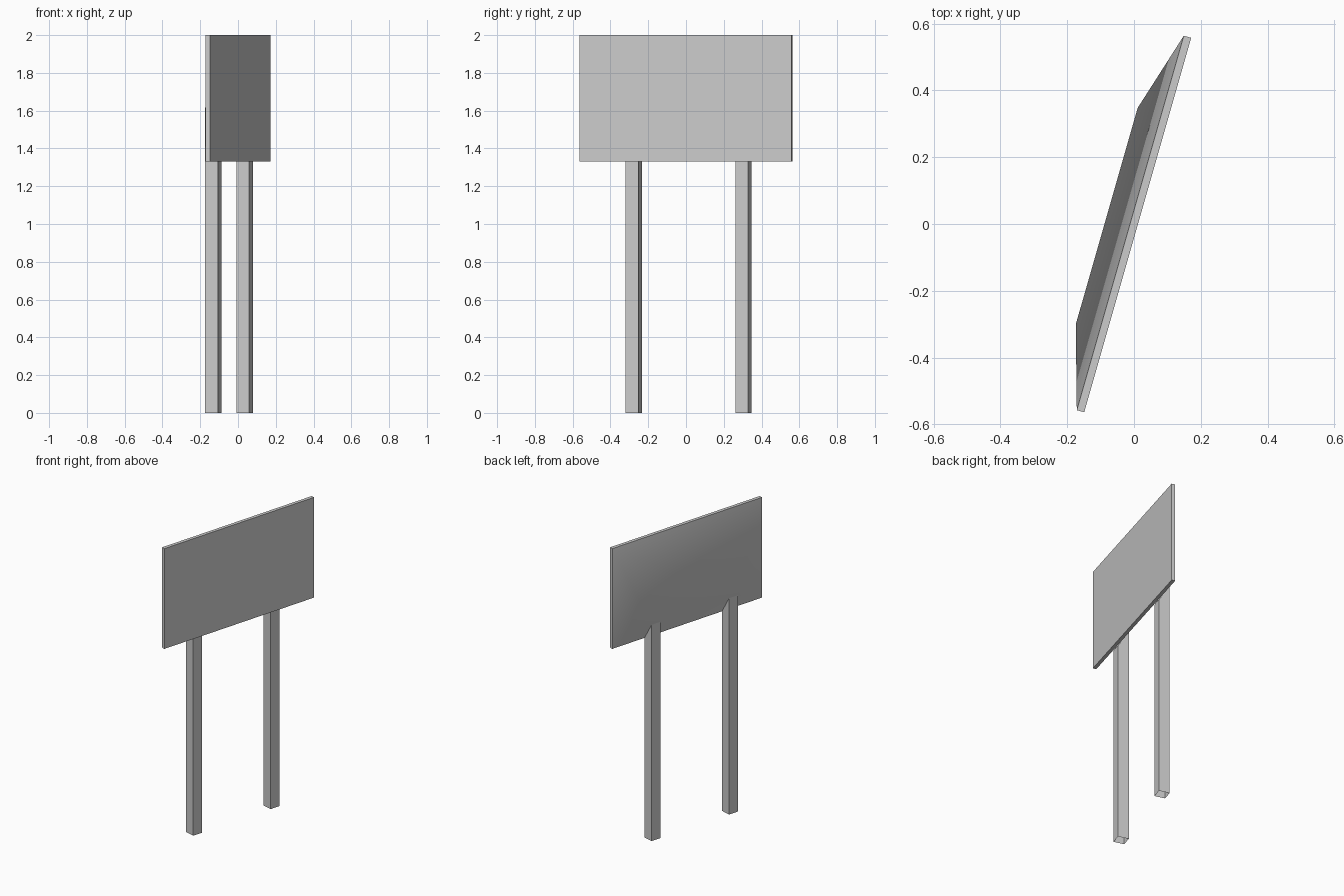
import bpy, bmesh, math

if "Cube" in bpy.data.objects:
    bpy.data.objects.remove(bpy.data.objects["Cube"])

ANGLE = math.radians(-15.95)      # whole sign is turned about z
HALF_LEN, FRONT, BACK = 0.583, 0.0115, -0.0115
Z_LOW, Z_RIDGE, Z_TOP = 1.33, 1.445, 2.0
POST_Y, POST_W, POST_BACK = 0.302, 0.07, -0.085
RIDGE_Y = POST_Y + POST_W / 2


def make(name, verts, faces):
    mesh = bpy.data.meshes.new(name)
    mesh.from_pydata(verts, [], faces)
    bm = bmesh.new()
    bm.from_mesh(mesh)
    bmesh.ops.recalc_face_normals(bm, faces=bm.faces)
    bm.to_mesh(mesh)
    bm.free()
    ob = bpy.data.objects.new(name, mesh)
    bpy.context.collection.objects.link(ob)
    ob.rotation_euler.z = ANGLE
    bpy.ops.object.select_all(action='DESELECT')
    ob.select_set(True)
    bpy.context.view_layer.objects.active = ob
    bpy.ops.object.shade_smooth_by_angle(angle=math.radians(50))
    return ob


# Sign board: thin slab whose back bulges out to a ridge between the posts
rect = [(-HALF_LEN, Z_LOW), (HALF_LEN, Z_LOW), (HALF_LEN, Z_TOP), (-HALF_LEN, Z_TOP)]
verts = [(x, y, z) for x in (FRONT, BACK) for y, z in rect]
verts += [(POST_BACK, -RIDGE_Y, Z_RIDGE), (POST_BACK, RIDGE_Y, Z_RIDGE)]
faces = [(0, 1, 2, 3)] + [(i, (i + 1) % 4, (i + 1) % 4 + 4, i + 4) for i in range(4)]
faces += [(4, 5, 9, 8), (5, 6, 9), (6, 7, 8, 9), (7, 4, 8)]
make("sign_board", verts, faces)

# Posts: open square tubes, tops cut to follow the underside of the bulge
post_front = POST_BACK + POST_W
section = [(post_front, -1, Z_LOW), (post_front, 1, Z_LOW),
           (POST_BACK, 1, Z_RIDGE), (POST_BACK, -1, Z_RIDGE)]
for name, yc in (("front_post", -POST_Y), ("rear_post", POST_Y)):
    low = [(x, yc + s * POST_W / 2, 0) for x, s, z in section]
    top = [(x, yc + s * POST_W / 2, z) for x, s, z in section]
    make(name, low + top, [(i, (i + 1) % 4, (i + 1) % 4 + 4, i + 4) for i in range(4)])
